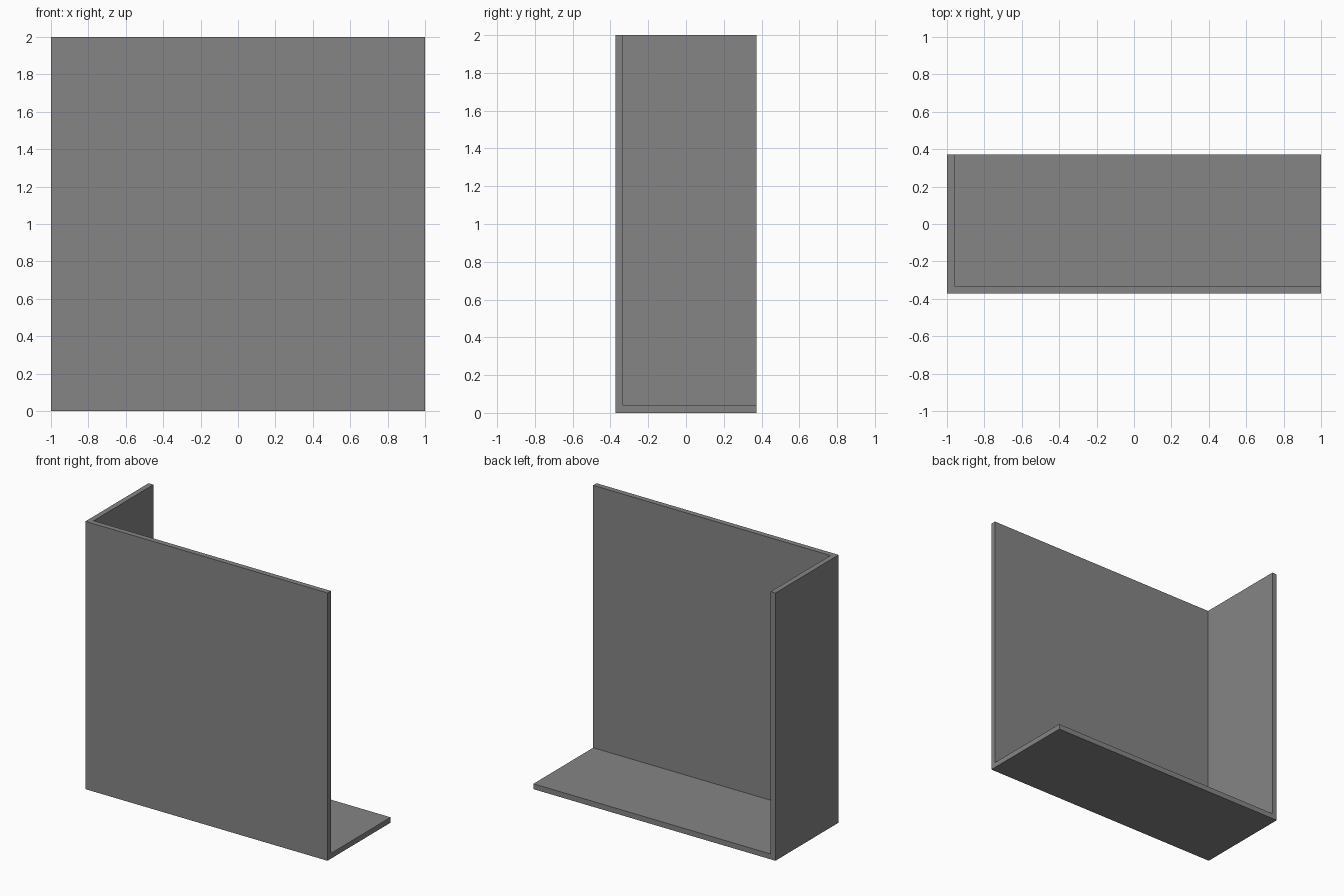
import bpy

cube = bpy.data.objects.get("Cube")
if cube:
    bpy.data.objects.remove(cube, do_unlink=True)

WIDTH, DEPTH, HEIGHT = 2.0, 0.745, 2.0
WALL = 0.04


def box(name, low, high):
    """Axis-aligned box between two opposite corners."""
    centre = [(a + b) / 2 for a, b in zip(low, high)]
    bpy.ops.mesh.primitive_cube_add(size=1, location=centre)
    obj = bpy.context.object
    obj.name = obj.data.name = name
    obj.scale = [b - a for a, b in zip(low, high)]
    bpy.ops.object.transform_apply(location=True, rotation=False, scale=True)
    return obj


# Plain grey material
grey = bpy.data.materials.new("mid_grey")
grey.use_nodes = True
colour = (0.235, 0.235, 0.235, 1)
grey.diffuse_color = colour
grey.node_tree.nodes["Principled BSDF"].inputs["Base Color"].default_value = colour

# Solid block, to be hollowed into a front panel, side panel and base
x, y = WIDTH / 2, DEPTH / 2
panel = box("corner_panel", (-x, -y, 0), (x, y, HEIGHT))
panel.data.materials.append(grey)

# Cutter leaves one wall thickness at the front, the right side and the bottom
cutter = box("hollow_cutter", (-x + WALL, -y + WALL, WALL), (x + 1, y + 1, HEIGHT + 1))
cutter.data.materials.append(grey)
cutter.hide_render = True

hollow = panel.modifiers.new("hollow", "BOOLEAN")
hollow.operation = "DIFFERENCE"
hollow.solver = "EXACT"
hollow.object = cutter
bpy.context.view_layer.objects.active = panel
bpy.ops.object.modifier_apply(modifier=hollow.name)
bpy.data.objects.remove(cutter, do_unlink=True)
